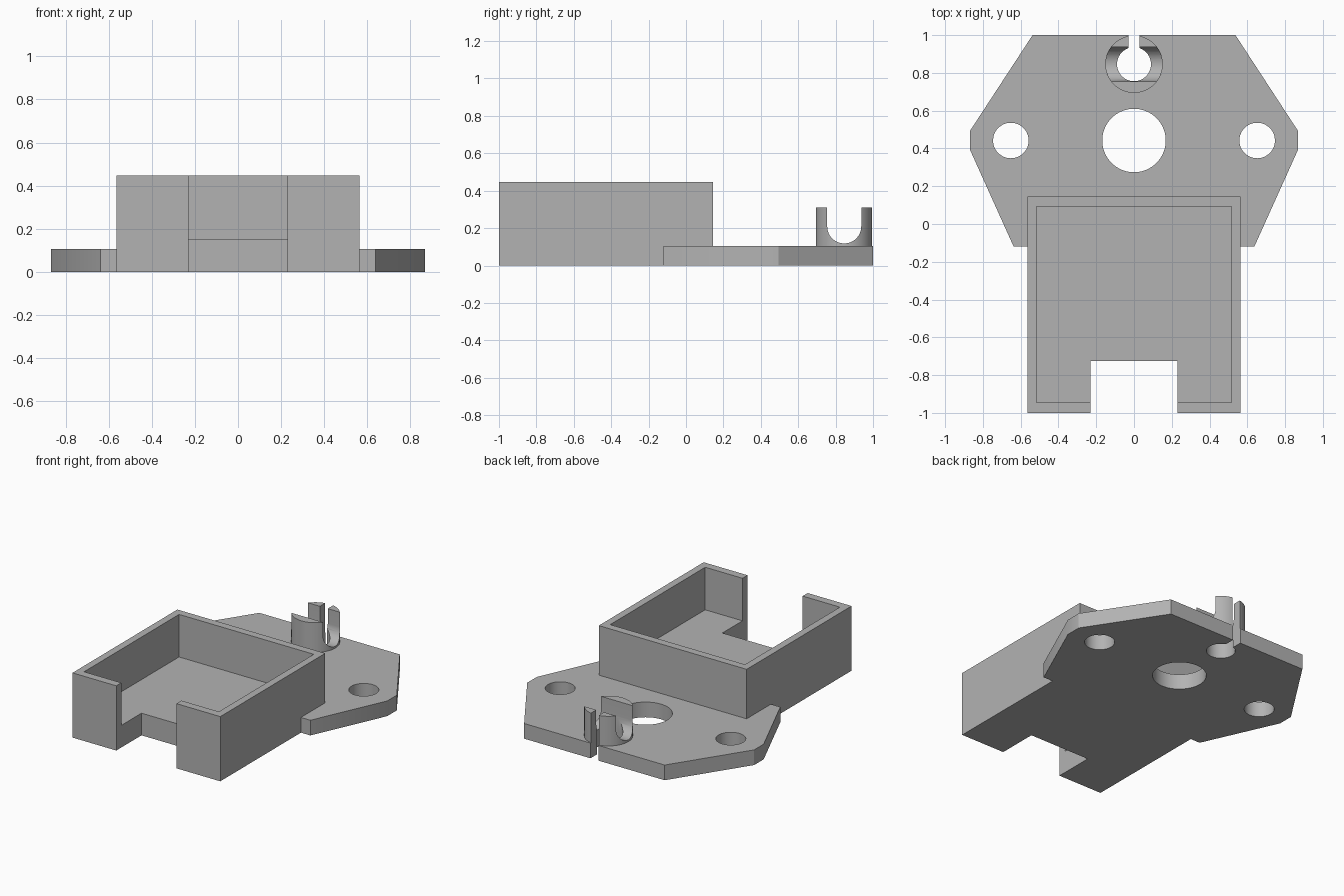
import bpy
import math
from math import cos, sin, pi

default = bpy.data.objects.get("Cube")
if default:
    bpy.data.objects.remove(default, do_unlink=True)

GREY = (0.45, 0.45, 0.45, 1.0)
grey = bpy.data.materials.new("light grey plastic")
grey.use_nodes = True
grey.diffuse_color = GREY
grey.node_tree.nodes["Principled BSDF"].inputs["Base Color"].default_value = GREY


def prism(name, outline, low, high, axis="z"):
    """Extrude a counter-clockwise outline (xy for axis z, yz for axis x)."""
    n = len(outline)
    place = (lambda a, b, h: (a, b, h)) if axis == "z" else (lambda a, b, h: (h, a, b))
    verts = [place(a, b, h) for h in (low, high) for a, b in outline]
    faces = [tuple(reversed(range(n))), tuple(range(n, 2 * n))]
    faces += [(i, (i + 1) % n, (i + 1) % n + n, i + n) for i in range(n)]
    mesh = bpy.data.meshes.new(name)
    mesh.from_pydata(verts, [], faces)
    mesh.materials.append(grey)
    obj = bpy.data.objects.new(name, mesh)
    bpy.context.collection.objects.link(obj)
    return obj


def rect(x0, x1, y0, y1):
    return [(x0, y0), (x1, y0), (x1, y1), (x0, y1)]


def circle(x, y, r, n=72):
    return [(x + r * cos(2 * pi * i / n), y + r * sin(2 * pi * i / n)) for i in range(n)]


def select(obj):
    bpy.ops.object.select_all(action="DESELECT")
    obj.select_set(True)
    bpy.context.view_layer.objects.active = obj


def carve(obj, *cutters):
    """Subtract each cutter, then discard it."""
    select(obj)
    for cutter in cutters:
        cutter.hide_render = True
        mod = obj.modifiers.new("cut", "BOOLEAN")
        mod.operation = "DIFFERENCE"
        mod.solver = "EXACT"
        mod.object = cutter
        bpy.ops.object.modifier_apply(modifier=mod.name)
        bpy.data.objects.remove(cutter, do_unlink=True)
    bpy.ops.object.shade_smooth_by_angle(angle=math.radians(30))


THICK = 0.105      # mounting plate thickness
TRAY_X, TRAY_BACK = 0.565, 0.145
POST_Y, BORE = 0.846, 0.09


def wire_slit():
    return prism("slit_cutter", rect(-0.03, 0.03, POST_Y, 1.1), -0.1, 0.5)


def wire_bore():
    return prism("bore_cutter", circle(0, POST_Y, BORE), -0.1, 0.5)


# Open tray with a notch through the front wall and floor
tray = prism("tray", rect(-TRAY_X, TRAY_X, -1, TRAY_BACK), 0, 0.447)
carve(tray,
      prism("pocket_cutter", rect(-0.515, 0.515, -0.945, 0.092), 0.153, 0.6),
      prism("notch_cutter", rect(-0.23, 0.23, -1.1, -0.725), -0.1, 0.6))

# Mounting plate, wrapped around the back of the tray
half = [(TRAY_X, TRAY_BACK), (TRAY_X, -0.12), (0.637, -0.12),
        (0.867, 0.39), (0.867, 0.495), (0.537, 1)]
plate = prism("mounting_plate", half + [(-x, y) for x, y in reversed(half)], 0, THICK)
carve(plate,
      prism("centre_hole_cutter", circle(0, 0.442, 0.168), -0.1, 0.3),
      *[prism("screw_hole_cutter", circle(s * 0.652, 0.442, 0.094), -0.1, 0.3) for s in (-1, 1)],
      wire_bore(), wire_slit())

# Split post: bored, slit at the back, with a round-bottomed slot across it
post = prism("clip_post", circle(0, POST_Y, 0.152), THICK, 0.31)
slot_r, slot_y, slot_z = 0.091, 0.846, 0.209
u_shape = [(slot_y + slot_r * cos(pi + pi * i / 32), slot_z + slot_r * sin(pi + pi * i / 32))
           for i in range(33)]
u_shape += [(slot_y + slot_r, 0.5), (slot_y - slot_r, 0.5)]
carve(post, wire_bore(), wire_slit(), prism("slot_cutter", u_shape, -0.3, 0.3, axis="x"))
